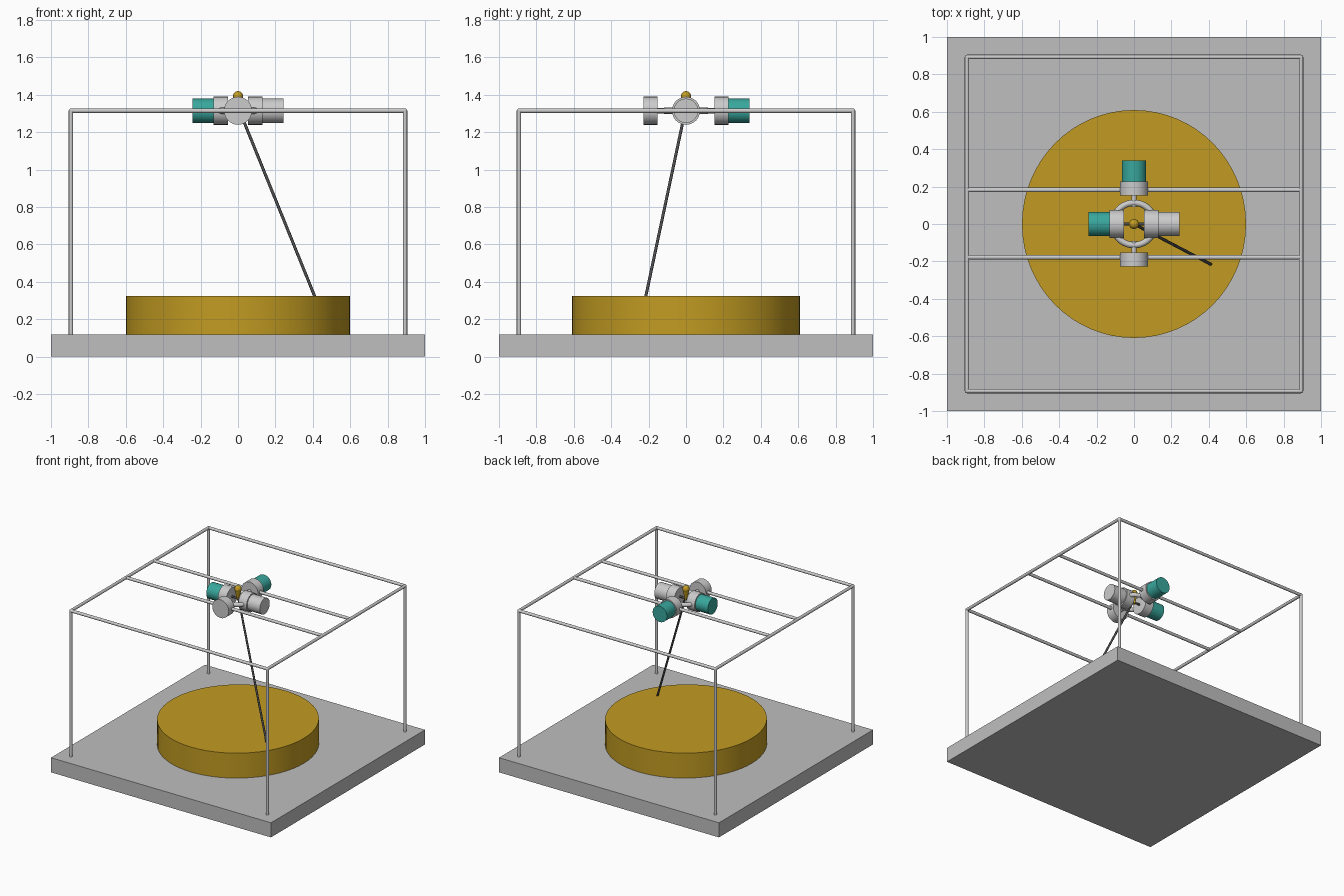
import bpy, math
from mathutils import Vector

if "Cube" in bpy.data.objects:
    bpy.data.objects.remove(bpy.data.objects["Cube"])


def material(name, color):
    m = bpy.data.materials.new(name)
    m.diffuse_color = (*color, 1)
    m.use_nodes = True
    m.node_tree.nodes["Principled BSDF"].inputs["Base Color"].default_value = m.diffuse_color
    return m


GREY = material("base grey", (0.52, 0.52, 0.52))
STEEL = material("light steel", (0.60, 0.60, 0.60))
GOLD = material("gold", (0.54, 0.33, 0.016))
TEAL = material("teal", (0.04, 0.39, 0.34))
DARK = material("dark metal", (0.07, 0.07, 0.075))


def finish(name, mat):
    o = bpy.context.object
    o.name = name
    o.data.materials.append(mat)
    if len(o.data.polygons) > 6:
        bpy.ops.object.shade_smooth_by_angle(angle=math.radians(35))
    return o


def rod(name, a, b, r, mat, r2=None, sides=32):
    """Cylinder or cone from point a to point b."""
    a, b = Vector(a), Vector(b)
    d = b - a
    bpy.ops.mesh.primitive_cone_add(
        vertices=sides, radius1=r, radius2=r if r2 is None else r2,
        depth=d.length, location=(a + b) / 2,
        rotation=d.to_track_quat('Z', 'Y').to_euler())
    return finish(name, mat)


def ball(name, loc, r, mat):
    bpy.ops.mesh.primitive_uv_sphere_add(segments=24, ring_count=12, radius=r, location=loc)
    return finish(name, mat)


E, H, R = 0.893, 1.315, 0.012   # frame half width, bar height, bar radius

# Base slab and round plinth
bpy.ops.mesh.primitive_cube_add(size=1, location=(0, 0, 0.06))
slab = finish("base_slab", GREY)
slab.scale = (2, 2, 0.12)
plinth = rod("round_plinth", (0, 0, 0.12), (0, 0, 0.325), 0.605, GOLD, sides=64)
plinth.scale = (0.99, 1.007, 1)

# Frame posts, rounded corners and top bars
corners = [(-E, -E), (E, -E), (E, E), (-E, E)]
for i, (x, y) in enumerate(corners):
    nx, ny = corners[(i + 1) % 4]
    rod("post", (x, y, 0.12), (x, y, H), R, STEEL, sides=24)
    ball("corner_joint", (x, y, H), R, STEEL)
    rod("top_bar", (x, y, H), (nx, ny, H), R, STEEL, sides=24)

# Cross rails carrying the gimbal
for y in (-0.178, 0.182):
    rod("cross_rail", (-E, y, H), (E, y, H), R, STEEL, sides=24)

# Gimbal ring
bpy.ops.mesh.primitive_torus_add(major_radius=0.113, minor_radius=0.017,
                                 major_segments=48, minor_segments=16,
                                 location=(0, 0, H))
finish("gimbal_ring", STEEL)

# Bearing housings and shafts on both axes
for s in (-1, 1):
    rod("side_housing", (s * 0.054, 0, H), (s * 0.13, 0, H), 0.075, STEEL)
    rod("end_housing", (0, s * 0.153, H), (0, s * 0.227, H), 0.075, STEEL)
    rod("end_shaft", (0, s * 0.09, H), (0, s * 0.155, H), 0.014, STEEL)
rod("inner_shaft", (-0.056, 0, H), (0.056, 0, H), 0.008, DARK)

# Motors and counterweight
rod("side_motor", (-0.13, 0, H), (-0.243, 0, H), 0.065, TEAL)
rod("end_motor", (0, 0.227, H), (0, 0.34, H), 0.065, TEAL)
rod("counterweight", (0.13, 0, H), (0.243, 0, H), 0.065, STEEL)

# Pivot knob and hanging pendulum rod
ball("pivot_knob", (0, 0, 1.393), 0.027, GOLD)
rod("pivot_cone", (0, 0, 1.30), (0, 0, 1.393), 0.008, GOLD, r2=0.026)
rod("pendulum_rod", (0, 0, 1.335), (0.412, -0.216, 0.318), 0.008, DARK, sides=16)
